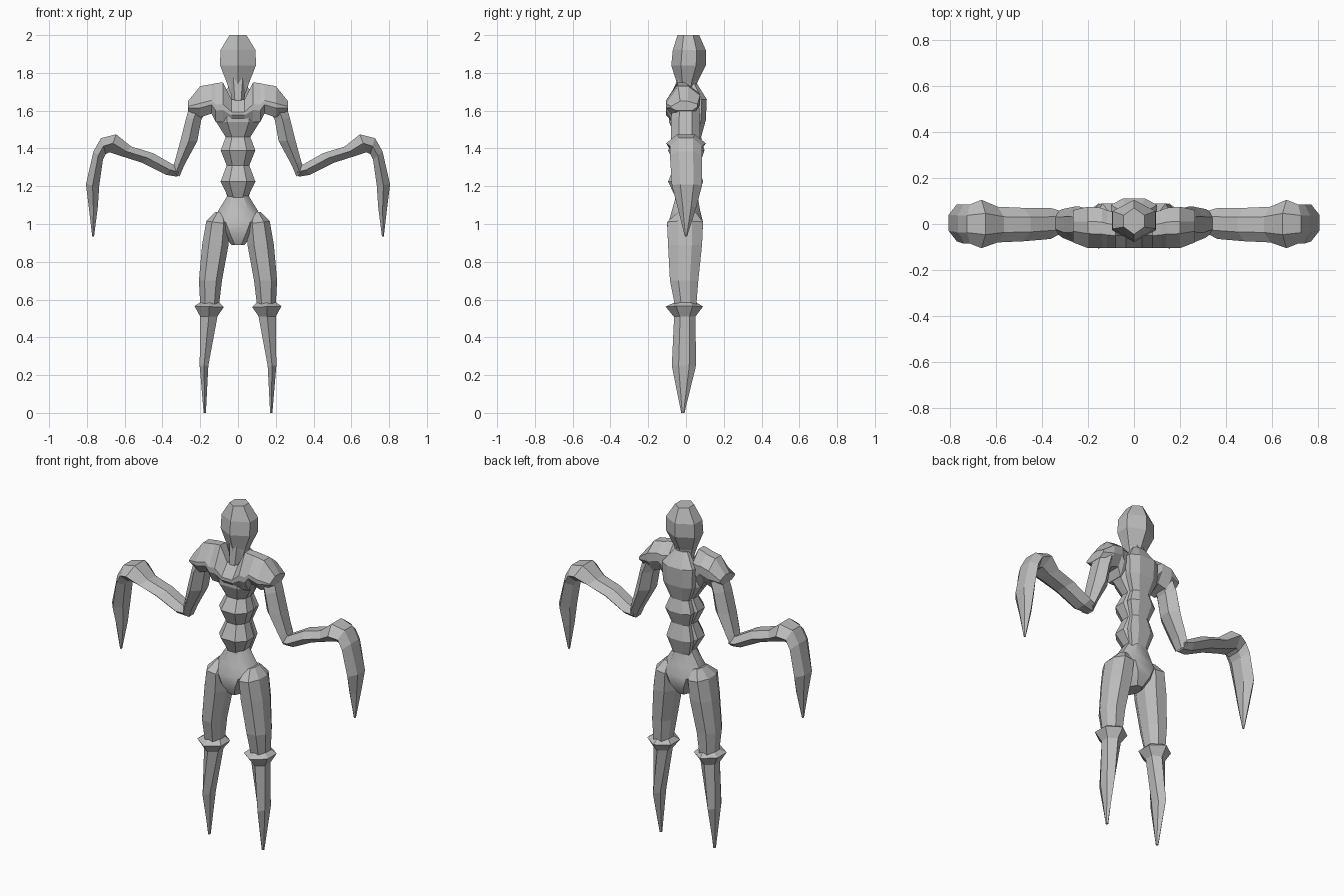
import bpy, bmesh, math

grey = bpy.data.materials.new("bone grey")
grey.diffuse_color = (0.5, 0.5, 0.5, 1)

# Cross-sections: t runs from edge A to edge B, s from front (0) to back (1)
HEX = [(0, .28), (.5, 0), (1, .28), (1, .72), (.5, 1), (0, .72)]
OCT = [(0, .3), (.25, 0), (.75, 0), (1, .3), (1, .7), (.75, 1), (.25, 1), (0, .7)]
SLAB = [(0, .35), (.55, 0), (.7, 0), (1, .2), (1, .8), (.6, 1), (.3, 1), (0, .65)]


def loft(name, stations, profile, mirror=False, smooth=0):
    """Skin rings; each station is (ax, az, bx, bz, y_front, y_back)."""
    bm = bmesh.new()
    rings = []
    for ax, az, bx, bz, y0, y1 in stations:
        rings.append([bm.verts.new((ax + (bx - ax) * t, y0 + (y1 - y0) * s,
                                    az + (bz - az) * t)) for t, s in profile])
    n = len(profile)
    for r, q in zip(rings, rings[1:]):
        for i in range(n):
            j = (i + 1) % n
            bm.faces.new((r[i], r[j], q[j], q[i]))
    bm.faces.new(rings[0])
    bm.faces.new(rings[-1])
    bmesh.ops.recalc_face_normals(bm, faces=bm.faces)
    me = bpy.data.meshes.new(name)
    bm.to_mesh(me)
    bm.free()
    me.materials.append(grey)
    ob = bpy.data.objects.new(name, me)
    bpy.context.collection.objects.link(ob)
    if mirror:
        ob.modifiers.new("mirror", "MIRROR").use_mirror_merge = False
    if smooth:
        bpy.ops.object.select_all(action='DESELECT')
        ob.select_set(True)
        bpy.context.view_layer.objects.active = ob
        bpy.ops.object.shade_smooth_by_angle(angle=math.radians(smooth))
    return ob


def column(name, rows, profile, **kw):
    """Central part from rows of (z, half width, y_front, y_back)."""
    return loft(name, [(-w, z, w, z, a, b) for z, w, a, b in rows], profile, **kw)


# Head and neck
column("head", [(2.0, .045, -.045, .07), (1.92, .093, -.07, .105),
                (1.84, .095, -.078, .105), (1.75, .06, -.05, .06),
                (1.69, .04, -.045, .05)], HEX)
column("neck", [(1.78, .05, -.045, .05), (1.66, .034, -.055, .06),
                (1.56, .034, -.06, .06)], OCT)

# Chest and shoulders, notched on both sides of the neck
half = [(.035, 1.66, 1.54, -.105, .05), (.08, 1.75, 1.54, -.105, .05),
        (.118, 1.745, 1.54, -.105, .06), (.14, 1.74, 1.585, -.105, .07),
        (.2, 1.73, 1.565, -.105, .075), (.265, 1.65, 1.60, -.08, .06)]
full = [(-x, *r) for x, *r in reversed(half)] + half
loft("chest", [(x, t, x, b, f, k) for x, t, b, f, k in full], SLAB)

# Segmented waist
column("waist", [(1.58, .115, -.09, .07), (1.54, .115, -.09, .07),
                 (1.46, .065, -.055, .06), (1.39, .092, -.095, .07),
                 (1.31, .06, -.06, .06), (1.225, .092, -.095, .07),
                 (1.14, .05, -.055, .06)], OCT)

# Back plate along the spine
column("spine_plate", [(1.74, .04, .01, .06), (1.66, .10, .02, .11),
                       (1.55, .095, .02, .105), (1.46, .06, .02, .08),
                       (1.39, .085, .02, .098), (1.31, .058, .02, .07),
                       (1.225, .08, .02, .09), (1.12, .05, .01, .06)], OCT)

# Pelvis
column("pelvis", [(1.16, .05, -.05, .06), (1.07, .105, -.075, .075),
                  (1.01, .13, -.092, .09), (.95, .085, -.09, .085),
                  (.89, .035, -.06, .05)], OCT, smooth=40)

# Upper arms
loft("upper_arm", [(.255, 1.63, .17, 1.60, -.07, .07),
                   (.275, 1.56, .195, 1.55, -.08, .075),
                   (.305, 1.44, .215, 1.44, -.08, .075),
                   (.335, 1.33, .285, 1.31, -.06, .065),
                   (.35, 1.285, .31, 1.25, -.045, .055)], HEX, mirror=True)

# Forearms bending over the wrist into claws
loft("forearm_claw", [(.31, 1.30, .32, 1.25, -.04, .055),
                      (.345, 1.315, .38, 1.26, -.065, .07),
                      (.45, 1.375, .51, 1.325, -.075, .07),
                      (.565, 1.41, .62, 1.36, -.08, .075),
                      (.645, 1.475, .68, 1.38, -.105, .105),
                      (.725, 1.455, .70, 1.37, -.085, .085),
                      (.765, 1.385, .715, 1.34, -.085, .085),
                      (.805, 1.21, .735, 1.20, -.075, .085),
                      (.79, 1.09, .742, 1.09, -.045, .055),
                      (.772, .935, .762, .935, -.006, .006)], HEX, mirror=True)

# Thighs with flared hips
loft("thigh", [(.12, 1.065, .07, 1.06, -.04, .05),
               (.168, 1.015, .045, 1.0, -.10, .09),
               (.19, .89, .05, .89, -.095, .085),
               (.207, .70, .085, .70, -.085, .065),
               (.20, .575, .10, .575, -.06, .055)], OCT, mirror=True)

# Knee guards
loft("knee_guard", [(.20, .585, .10, .585, -.06, .055),
                    (.23, .565, .075, .56, -.108, .09),
                    (.20, .51, .11, .51, -.065, .05)], HEX, mirror=True)

# Pointed shins
loft("shin", [(.20, .53, .105, .53, -.062, .05),
              (.203, .25, .157, .25, -.075, .053),
              (.182, 0, .17, 0, -.025, -.008)], HEX, mirror=True)
